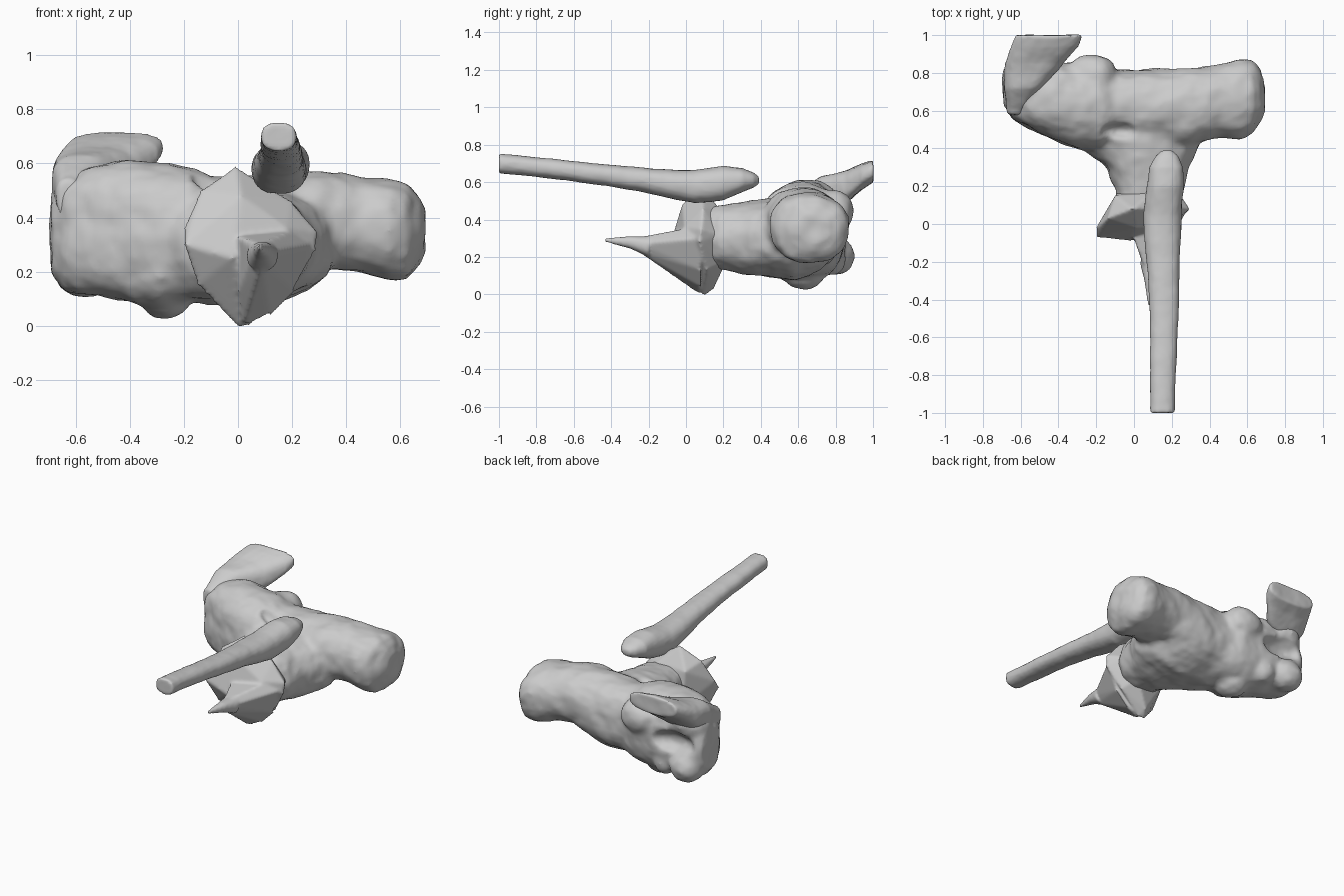
import bpy, bmesh, math
from mathutils import Vector

if "Cube" in bpy.data.objects:
    bpy.data.objects.remove(bpy.data.objects["Cube"])


def loft(bm, axis, rings, n=24, power=2.3):
    """Rounded tube. ring = (position on axis, side centre, z centre, side radius, z radius)"""
    loops = []
    for p, c, cz, r, rz in rings:
        loop = []
        for i in range(n):
            a = 2 * math.pi * i / n
            u, w = math.cos(a), math.sin(a)
            s = c + r * math.copysign(abs(u) ** (2 / power), u)
            z = cz + rz * math.copysign(abs(w) ** (2 / power), w)
            loop.append(bm.verts.new((p, s, z) if axis == 'x' else (s, p, z)))
        loops.append(loop)
    for a, b in zip(loops, loops[1:]):
        for i in range(n):
            j = (i + 1) % n
            bm.faces.new((a[i], a[j], b[j], b[i]))
    bm.faces.new(loops[0])
    bm.faces.new(loops[-1])


def blob(bm, centre, radii):
    res = bmesh.ops.create_icosphere(bm, subdivisions=3, radius=1)
    for v in res['verts']:
        v.co = Vector([c + r * k for c, r, k in zip(centre, radii, v.co)])


def hull(bm, points):
    vs = [bm.verts.new(p) for p in points]
    res = bmesh.ops.convex_hull(bm, input=vs)
    loose = [g for g in res['geom_interior'] if isinstance(g, bmesh.types.BMVert)]
    bmesh.ops.delete(bm, geom=loose, context='VERTS')


def make(name, bm):
    bmesh.ops.recalc_face_normals(bm, faces=bm.faces)
    me = bpy.data.meshes.new(name)
    bm.to_mesh(me)
    bm.free()
    ob = bpy.data.objects.new(name, me)
    bpy.context.collection.objects.link(ob)
    return ob


def remesh(ob, voxel):
    m = ob.modifiers.new("merge", 'REMESH')
    m.mode = 'VOXEL'
    m.voxel_size = voxel
    m.use_smooth_shade = True


def finish(name, bm, voxel=0.016, smooth=3, lumps=0.0, cutter=None):
    ob = make(name, bm)
    remesh(ob, voxel)
    if cutter:
        b = ob.modifiers.new("hollow", 'BOOLEAN')
        b.operation = 'DIFFERENCE'
        b.object = cutter
        remesh(ob, voxel)
    if lumps:
        tex = bpy.data.textures.new(name + "_lumps", 'CLOUDS')
        tex.noise_scale = 0.13
        d = ob.modifiers.new("lumps", 'DISPLACE')
        d.texture = tex
        d.strength = lumps
        d.mid_level = 0.5
    s = ob.modifiers.new("soften", 'SMOOTH')
    s.factor = 0.5
    s.iterations = smooth
    return ob


# Helper that hollows the back of the left mass and dents the top of the stem
bm = bmesh.new()
blob(bm, (-.50, .93, .36), (.20, .14, .09))
blob(bm, (-.07, .49, .55), (.10, .05, .08))
hollows = make("hollow_cutter", bm)
hollows.hide_render = True
hollows.hide_viewport = True

# Body: stem, right arm, big left mass and its lumps merged into one surface
bm = bmesh.new()
loft(bm, 'y', [(.06, .05, .30, .14, .15), (.18, .085, .31, .18, .17), (.30, .07, .30, .22, .19),
               (.38, .04, .30, .29, .20), (.45, .02, .30, .34, .21), (.58, .0, .29, .35, .22),
               (.72, .0, .29, .26, .17)])
loft(bm, 'x', [(-.15, .64, .33, .18, .22), (.12, .62, .34, .20, .22), (.30, .62, .39, .21, .18),
               (.44, .65, .375, .19, .18), (.56, .66, .355, .215, .185), (.63, .67, .35, .195, .175),
               (.67, .68, .35, .14, .13), (.693, .69, .355, .08, .07)], power=2.25)
loft(bm, 'x', [(-.08, .62, .32, .18, .22), (-.18, .62, .34, .23, .25), (-.29, .62, .33, .23, .27),
               (-.42, .65, .35, .21, .26), (-.55, .67, .35, .17, .24), (-.64, .70, .34, .15, .21),
               (-.69, .72, .33, .10, .13)], power=2.5)
blob(bm, (-.27, .63, .13), (.10, .12, .11))
blob(bm, (-.57, .80, .20), (.11, .10, .10))
blob(bm, (-.40, .77, .19), (.09, .08, .09))
blob(bm, (-.22, .79, .45), (.13, .11, .11))
blob(bm, (-.56, .74, .48), (.13, .14, .12))
finish("body", bm, lumps=0.03, cutter=hollows)

# Slanted fin rising at the rear left, rooted in the mass
bm = bmesh.new()
loft(bm, 'y', [(.58, -.63, .47, .04, .07), (.72, -.585, .53, .105, .10), (.85, -.53, .57, .155, .09),
               (.94, -.47, .63, .18, .07), (1.0, -.45, .66, .175, .06)], power=2.6)
finish("rear_fin", bm, voxel=0.012, smooth=1, lumps=0.012)

# Ridged plate at the front, tapering to a point below, with a long wedge-shaped beak
bm = bmesh.new()
hull(bm, [(-.01, .08, .59), (-.14, .03, .50), (-.20, -.02, .36), (-.20, -.07, .30), (-.15, .0, .15),
          (0, .10, -.008), (.04, .09, .0), (.20, .11, .13), (.29, .07, .28), (.295, .08, .35),
          (.20, .09, .46), (.08, .10, .51), (.01, -.02, .48), (.18, -.01, .36), (-.02, -.09, .25),
          (-.10, .15, .46), (.10, .17, .47), (.23, .18, .32), (.15, .22, .18), (-.08, .18, .22),
          (.03, .15, .03)])
hull(bm, [(.08, -.28, .30), (.06, -.25, .27), (.12, -.25, .27), (.09, -.26, .23), (0, -.08, .33),
          (0, -.03, .13), (.02, .07, .0), (.12, .08, .04), (.21, .08, .13), (.28, .07, .30),
          (.19, -.01, .35)])
loft(bm, 'y', [(-.435, .08, .29, .006, .010), (-.30, .09, .278, .035, .033), (-.20, .09, .255, .06, .055)])
finish("front_plate", bm, voxel=0.01, smooth=5)

# Long tapered rod above
bm = bmesh.new()
loft(bm, 'y', [(-1.0, .15, .70, .065, .053), (-.75, .155, .675, .07, .053), (-.5, .16, .645, .076, .056),
               (-.25, .155, .615, .085, .064), (-.05, .15, .585, .098, .08), (.05, .15, .575, .10, .09),
               (.20, .165, .595, .10, .092), (.30, .17, .61, .09, .065), (.36, .175, .61, .06, .04),
               (.39, .175, .61, .025, .02)])
finish("rod", bm, voxel=0.012, smooth=1, lumps=0.008)
